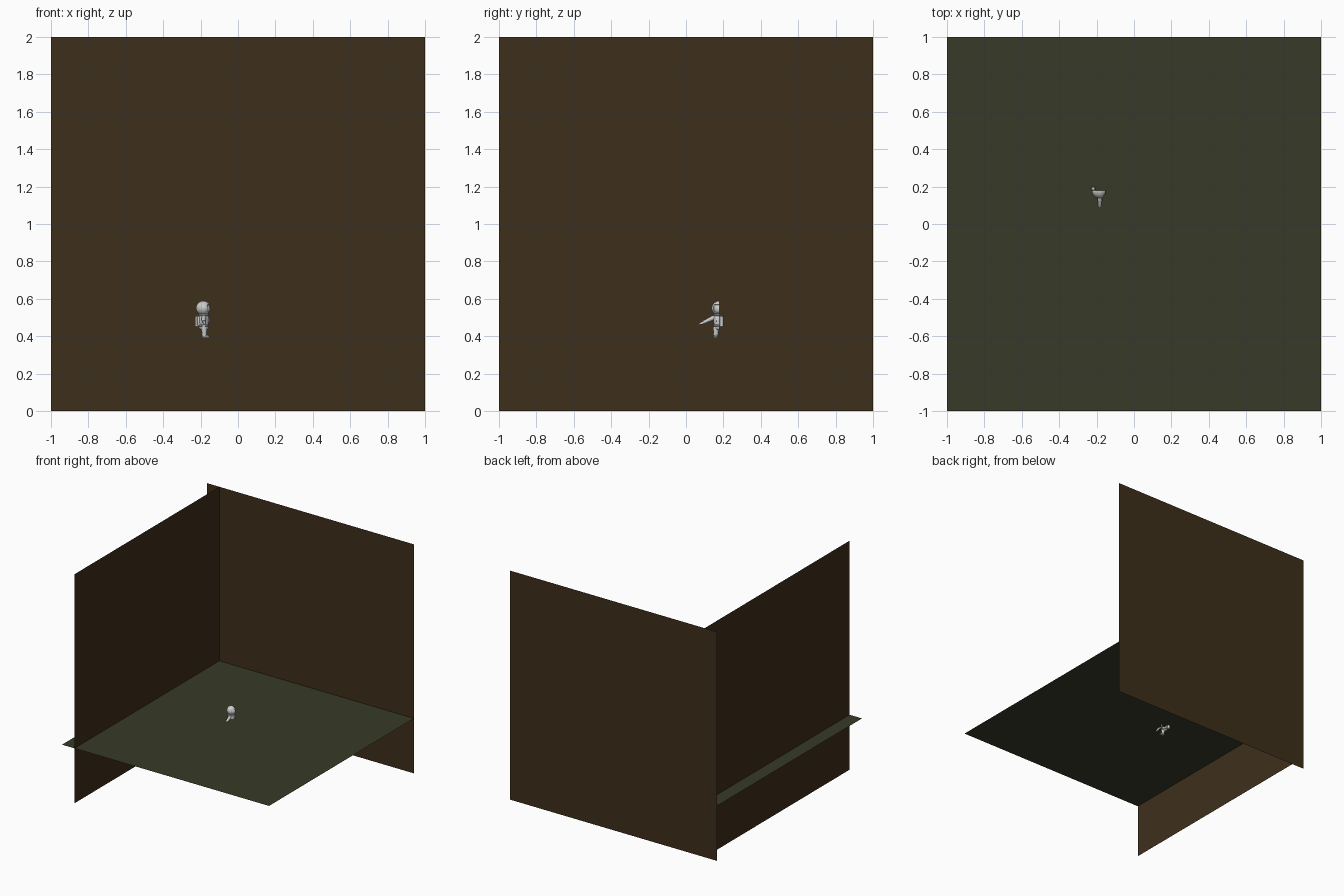
import bpy, bmesh, math
from mathutils import Vector, Matrix

if "Cube" in bpy.data.objects:
    bpy.data.objects.remove(bpy.data.objects["Cube"])

MID = 0.179      # the figure is half a body, open on this y plane, facing +x
CX = -0.183


def finish(bm, name, color=None, smooth=True):
    me = bpy.data.meshes.new(name)
    bm.normal_update()
    bm.to_mesh(me)
    bm.free()
    ob = bpy.data.objects.new(name, me)
    bpy.context.collection.objects.link(ob)
    if color:
        mat = bpy.data.materials.new(name + "_paint")
        mat.diffuse_color = (*color, 1)
        mat.use_nodes = True
        mat.node_tree.nodes["Principled BSDF"].inputs["Base Color"].default_value = mat.diffuse_color
        me.materials.append(mat)
    if smooth:
        bpy.ops.object.select_all(action='DESELECT')
        ob.select_set(True)
        bpy.context.view_layer.objects.active = ob
        bpy.ops.object.shade_smooth_by_angle(angle=math.radians(40))
    return ob


def sheet(name, corners, color):
    bm = bmesh.new()
    bm.faces.new([bm.verts.new(c) for c in corners])
    return finish(bm, name, color, False)


def half_lathe(name, profile, cx=CX, ysc=0.85, n=14):
    """Turn a (radius, z) profile through half a circle on the -y side."""
    bm = bmesh.new()
    rows = []
    for r, z in profile:
        rows.append([bm.verts.new((cx + r * math.cos(math.pi * i / n),
                                   MID - ysc * r * math.sin(math.pi * i / n), z))
                     for i in range(n + 1)])
    for a, b in zip(rows, rows[1:]):
        for i in range(n):
            bm.faces.new((a[i + 1], a[i], b[i], b[i + 1]))
    return finish(bm, name)


def limb(name, stations, n=14):
    """Round tube through (point, radius) stations with closed ends."""
    bm = bmesh.new()
    pts = [Vector(p) for p, r in stations]
    rows = []
    for k, (p, r) in enumerate(stations):
        d = (pts[min(k + 1, len(pts) - 1)] - pts[max(k - 1, 0)]).normalized()
        u = d.cross(Vector((1, 0, 0))).normalized()
        v = d.cross(u)
        rows.append([bm.verts.new(pts[k] + r * (u * math.cos(t) + v * math.sin(t)))
                     for t in (2 * math.pi * i / n for i in range(n))])
    for a, b in zip(rows, rows[1:]):
        for i in range(n):
            bm.faces.new((a[i], a[(i + 1) % n], b[(i + 1) % n], b[i]))
    bm.faces.new(rows[0])
    bm.faces.new(rows[-1])
    bmesh.ops.recalc_face_normals(bm, faces=bm.faces)
    return finish(bm, name)


def ball(name, c, s, half=False, opening=False):
    bm = bmesh.new()
    bmesh.ops.create_uvsphere(bm, u_segments=28, v_segments=18, radius=1)
    if half:
        bmesh.ops.bisect_plane(bm, geom=bm.verts[:] + bm.edges[:] + bm.faces[:],
                               plane_co=(0, 0, 0), plane_no=(0, 1, 0), clear_outer=True)
    if opening:
        gone = [f for f in bm.faces if f.calc_center_median().x > 0.6
                and -0.6 < f.calc_center_median().z < 0.45]
        bmesh.ops.delete(bm, geom=gone, context='FACES')
    bm.transform(Matrix.Translation(c) @ Matrix.Diagonal((*s, 1)))
    return finish(bm, name)


def box(name, c, s, bevel=0.002):
    bm = bmesh.new()
    bmesh.ops.create_cube(bm, size=1)
    bm.transform(Matrix.Translation(c) @ Matrix.Diagonal((*s, 1)))
    bmesh.ops.bevel(bm, geom=bm.edges[:], offset=bevel, segments=2, affect='EDGES', profile=0.5)
    return finish(bm, name)


# Room: floor and two walls
F, W = 0.48, -0.88
BROWN, GREEN = (0.048, 0.028, 0.011), (0.038, 0.042, 0.02)
sheet("floor", [(-1, -1, F), (1, -1, F), (1, 1, F), (-1, 1, F)], GREEN)
sheet("back_wall", [(-1, 1, 0), (1, 1, 0), (1, 1, 2), (-1, 1, 2)], BROWN)
sheet("left_wall", [(W, 1, 0), (W, -1, 0), (W, -1, 2), (W, 1, 2)], BROWN)

# Helmet shell with face opening, and head inside
shell = ball("helmet", (-0.185, MID, 0.55), (0.040, 0.042, 0.039), True, True)
mod = shell.modifiers.new("thickness", 'SOLIDIFY')
mod.thickness = 0.003
ball("visor", (-0.181, MID, 0.547), (0.033, 0.035, 0.032), True)

# Suit torso, collar and belt
half_lathe("torso", [(0.012, 0.432), (0.022, 0.437), (0.027, 0.447), (0.026, 0.460),
                     (0.027, 0.475), (0.029, 0.492), (0.027, 0.504), (0.022, 0.512)], ysc=1.15)
half_lathe("collar", [(0.024, 0.508), (0.030, 0.510), (0.031, 0.515), (0.028, 0.519),
                      (0.022, 0.519)], ysc=1.0)
half_lathe("belt", [(0.026, 0.453), (0.029, 0.454), (0.029, 0.461), (0.026, 0.462)], ysc=1.13)
box("chest_panel", (-0.155, 0.170, 0.484), (0.008, 0.018, 0.018))

# Outstretched arm with cuff and glove
limb("arm", [((-0.183, 0.158, 0.500), 0.012), ((-0.183, 0.143, 0.497), 0.013),
             ((-0.183, 0.122, 0.487), 0.011), ((-0.182, 0.098, 0.476), 0.009)])
limb("cuff", [((-0.182, 0.102, 0.478), 0.0105), ((-0.182, 0.096, 0.475), 0.0105)])
limb("glove", [((-0.181, 0.097, 0.475), 0.007), ((-0.180, 0.088, 0.471), 0.008),
               ((-0.179, 0.078, 0.467), 0.006), ((-0.179, 0.068, 0.463), 0.003)])

# Leg with knee band and boot
limb("leg", [((-0.182, 0.162, 0.450), 0.017), ((-0.181, 0.161, 0.435), 0.016),
             ((-0.180, 0.160, 0.418), 0.013), ((-0.180, 0.160, 0.397), 0.012)])
limb("boot_cuff", [((-0.180, 0.160, 0.414), 0.0145), ((-0.180, 0.160, 0.408), 0.0145)])
ball("boot", (-0.171, 0.160, 0.398), (0.020, 0.0125, 0.008))
box("boot_sole", (-0.171, 0.160, 0.3925), (0.040, 0.025, 0.005))

# Backpack and air tank
box("backpack", (-0.209, 0.172, 0.482), (0.018, 0.022, 0.05), 0.004)
limb("air_tank", [((-0.218, 0.189, 0.450), 0.008), ((-0.218, 0.189, 0.453), 0.0115),
                  ((-0.218, 0.189, 0.505), 0.0115), ((-0.218, 0.189, 0.509), 0.008)])
limb("tank_valve", [((-0.218, 0.189, 0.508), 0.004), ((-0.218, 0.189, 0.513), 0.004)])
